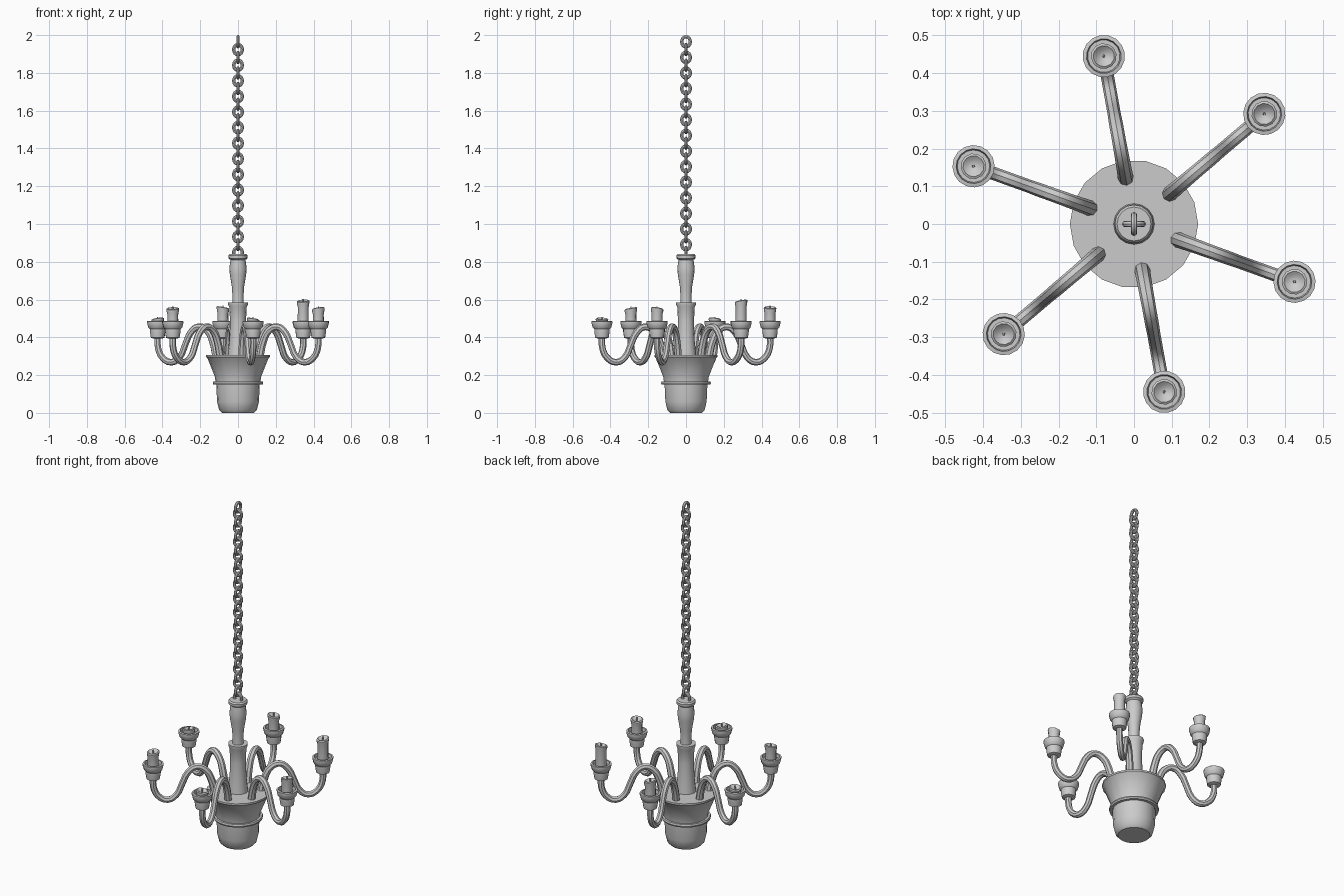
import bpy, bmesh, math
from mathutils import Matrix

cube = bpy.data.objects.get("Cube")
if cube:
    bpy.data.objects.remove(cube)

grey = bpy.data.materials.new("grey_metal")
grey.use_nodes = True
GREY = (0.6, 0.6, 0.6, 1)
grey.diffuse_color = GREY
grey.node_tree.nodes["Principled BSDF"].inputs["Base Color"].default_value = GREY


def add_object(name, mesh, matrix=Matrix(), sharp=35):
    """Link a mesh, place it and smooth all but its hard edges."""
    if not mesh.materials:
        mesh.materials.append(grey)
    obj = bpy.data.objects.new(name, mesh)
    bpy.context.collection.objects.link(obj)
    obj.matrix_world = matrix
    bpy.ops.object.select_all(action='DESELECT')
    obj.select_set(True)
    bpy.context.view_layer.objects.active = obj
    bpy.ops.object.shade_smooth_by_angle(angle=math.radians(sharp))
    return obj


def lathe(name, profile, sides, matrix=Matrix(), tilt=None):
    """Revolve (radius, height) pairs about z; tilt may shift heights."""
    bm = bmesh.new()
    rings = []
    for r, z in profile:
        ring = []
        for i in range(sides):
            a = math.tau * i / sides
            ring.append(bm.verts.new((r * math.cos(a), r * math.sin(a),
                                      z + (tilt(r, z, a) if tilt else 0))))
        rings.append(ring)
    for low, high in zip(rings, rings[1:]):
        for i in range(sides):
            j = (i + 1) % sides
            bm.faces.new((low[i], low[j], high[j], high[i]))
    bm.faces.new(rings[0][::-1])
    bm.faces.new(rings[-1])
    bmesh.ops.recalc_face_normals(bm, faces=bm.faces)
    mesh = bpy.data.meshes.new(name)
    bm.to_mesh(mesh)
    bm.free()
    return add_object(name, mesh, matrix)


def tube_mesh(name, points, thickness, cyclic=False, steps=3, widths=None):
    """Sweep a round section along a smooth path in the xz plane."""
    curve = bpy.data.curves.new(name, 'CURVE')
    curve.dimensions = '3D'
    curve.bevel_depth = thickness
    curve.bevel_resolution = 2
    curve.resolution_u = steps
    curve.use_fill_caps = True
    spline = curve.splines.new('BEZIER')
    spline.bezier_points.add(len(points) - 1)
    spline.use_cyclic_u = cyclic
    for k, (bp, (x, z)) in enumerate(zip(spline.bezier_points, points)):
        bp.co = (x, 0, z)
        bp.handle_left_type = bp.handle_right_type = 'AUTO'
        bp.radius = widths[k] if widths else 1
    temp = bpy.data.objects.new(name, curve)
    bpy.context.collection.objects.link(temp)
    bpy.context.view_layer.update()
    deps = bpy.context.evaluated_depsgraph_get()
    mesh = bpy.data.meshes.new_from_object(temp.evaluated_get(deps))
    bpy.data.objects.remove(temp)
    mesh.materials.clear()
    return mesh


# Central bowl with its collar ring
lathe("bowl", [(.085, 0), (.1, .015), (.111, .06), (.115, .15), (.131, .15),
               (.134, .158), (.131, .167), (.119, .167), (.122, .19),
               (.162, .29), (.17, .297), (.17, .307)], 18)

# Stem and the turned baluster above it
lathe("stem", [(.055, .3), (.046, .38), (.042, .48), (.046, .56),
               (.052, .572), (.052, .585)], 16)
lathe("baluster", [(.03, .58), (.029, .62), (.033, .67), (.043, .73),
                   (.046, .765), (.04, .81), (.05, .818), (.051, .832),
                   (.045, .84)], 16)

# Hanging chain of alternating oval links
link_path = [(.023 * math.cos(a), .027 * math.sin(a))
             for a in (math.tau * k / 8 for k in range(8))]
link = tube_mesh("chain_link", link_path, .0085, cyclic=True, steps=2)
for i in range(28):
    turn = Matrix.Rotation(math.pi / 2 * (1 - i % 2), 4, 'Z')
    add_object(f"chain_link_{i + 1}", link,
               Matrix.Translation((0, 0, 1.9645 - .0413 * i)) @ turn)

# Six curved arms, each with a cup, a worn candle and a wick
arm_path = [(.122, .29), (.143, .38), (.175, .437), (.222, .456),
            (.265, .426), (.297, .36), (.328, .295), (.375, .268),
            (.425, .293), (.45, .345), (.452, .41)]
arm_widths = [1.2, 1.15, 1.1, 1.05, 1.05, 1, 1, 1, 1, 1, 1]
arm = tube_mesh("arm", arm_path, .0175, widths=arm_widths)
candle_tops = [.56, .595, .555, .5, .555, .5]

for i, top in enumerate(candle_tops):
    spin = Matrix.Rotation(math.radians(100.2 - 60 * i), 4, 'Z')
    add_object(f"arm_{i + 1}", arm, spin)
    seat = spin @ Matrix.Translation((.452, 0, 0))
    lathe(f"candle_cup_{i + 1}",
          [(.022, .393), (.036, .398), (.041, .43), (.041, .443), (.05, .452),
           (.056, .475), (.056, .485), (.046, .487), (.043, .468)], 16, seat)

    def worn(r, z, a, top=top, i=i):
        return .006 * math.sin(a + i) * r / .033 if z > top - .03 else 0

    lathe(f"candle_{i + 1}",
          [(.03, .46), (.029, top - .035), (.033, top - .016), (.034, top - .004),
           (.028, top), (.018, top - .009), (.005, top - .014)],
          12, seat, worn)
    lathe(f"wick_{i + 1}", [(.004, top - .016), (.003, top + .008)], 6, seat)
